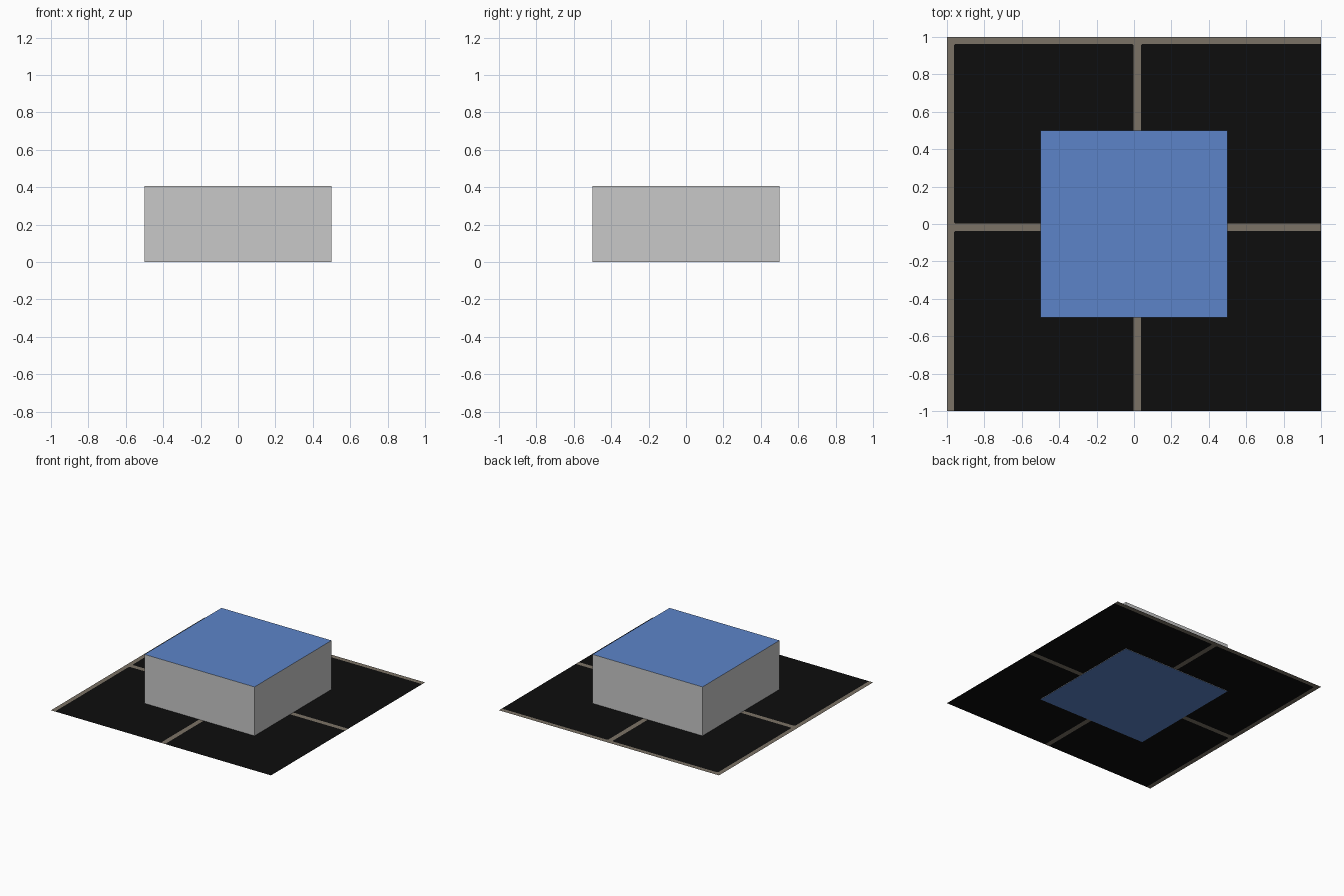
import bpy, bmesh

if "Cube" in bpy.data.objects:
    bpy.data.objects.remove(bpy.data.objects["Cube"])


def material(name, rgb):
    m = bpy.data.materials.new(name)
    m.diffuse_color = (*rgb, 1)
    m.use_nodes = True
    m.node_tree.nodes["Principled BSDF"].inputs["Base Color"].default_value = m.diffuse_color
    return m


def finish(bm, name, mats):
    mesh = bpy.data.meshes.new(name)
    bm.to_mesh(mesh)
    bm.free()
    for m in mats:
        mesh.materials.append(m)
    obj = bpy.data.objects.new(name, mesh)
    bpy.context.collection.objects.link(obj)
    return obj


grey = material("light grey", (0.58, 0.58, 0.58))
blue = material("blue", (0.107, 0.231, 0.584))
black = material("tile black", (0.004, 0.004, 0.004))
grout = material("grout brown", (0.198, 0.168, 0.133))

# Block: grey sides, blue top and bottom
W, H = 1.0, 0.405
bm = bmesh.new()
bmesh.ops.create_cube(bm, size=1)
for v in bm.verts:
    v.co = (v.co.x * W, v.co.y * W, (v.co.z + 0.5) * H)
bm.normal_update()
for f in bm.faces:
    f.material_index = 1 if abs(f.normal.z) > 0.5 else 0
finish(bm, "block", [grey, blue])

# Floor: flat sheet cut into four tiles with grout on their left and back edges
xs = [-1, -0.963, -0.003, 0.037, 1]
ys = [-x for x in reversed(xs)]
bm = bmesh.new()
grid = [[bm.verts.new((x, y, 0.003)) for x in xs] for y in ys]
for j in range(len(ys) - 1):
    for i in range(len(xs) - 1):
        bm.faces.new((grid[j][i], grid[j][i + 1], grid[j + 1][i + 1], grid[j + 1][i]))

# Clip the tile corners slightly
inner = [v for v in bm.verts if max(abs(v.co.x), abs(v.co.y)) < 0.99]
bmesh.ops.bevel(bm, geom=inner, offset=0.008, affect='VERTICES', segments=1)
bm.normal_update()
for f in bm.faces:
    f.material_index = 0 if f.calc_area() > 0.5 else 1
finish(bm, "tiled_floor", [black, grout])
